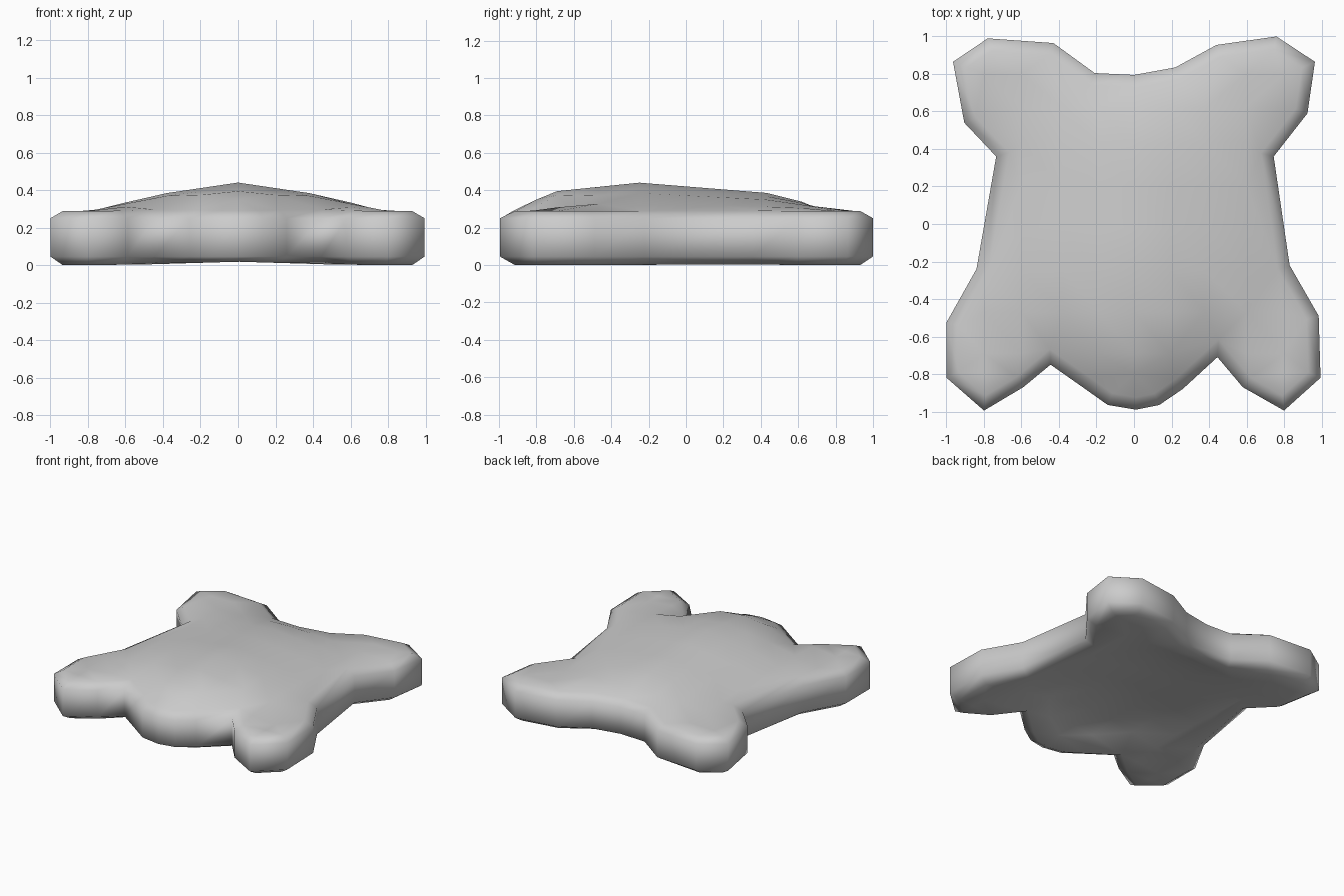
import bpy, bmesh
from mathutils import Vector
from mathutils.geometry import delaunay_2d_cdt, intersect_point_line

if "Cube" in bpy.data.objects:
    bpy.data.objects.remove(bpy.data.objects["Cube"])

# Pelt outline seen from above, clockwise from the back left paw
OUTLINE = [(-.78, .99), (-.43, .965), (-.21, .805), (0, .795), (.22, .835), (.44, .955),
           (.76, 1), (.965, .865), (.925, .59), (.745, .36), (.83, -.22), (.985, -.49),
           (.995, -.82), (.80, -.995), (.58, -.87), (.445, -.71), (.26, -.88), (.135, -.965),
           (.01, -.99), (-.14, -.965), (-.26, -.88), (-.445, -.75), (-.59, -.87), (-.80, -.995),
           (-1, -.82), (-1, -.525), (-.84, -.24), (-.735, .36), (-.905, .54), (-.965, .865)]
outline = [Vector(p) for p in reversed(OUTLINE)]      # counter-clockwise
n = len(outline)


def inset(pts, d):
    """Offset a closed loop inwards by d with mitred corners."""
    out = []
    for i, p in enumerate(pts):
        a = (p - pts[i - 1]).normalized()
        b = (pts[(i + 1) % n] - p).normalized()
        n1, n2 = Vector((-a.y, a.x)), Vector((-b.y, b.x))
        m = (n1 + n2).normalized()
        out.append(p + m * d / max(m.dot(n1), .6))
    return out


def lerp(table, t):
    """Piecewise linear profile lookup."""
    if t <= table[0][0]:
        return table[0][1]
    for (a, u), (b, v) in zip(table, table[1:]):
        if t <= b:
            return u + (v - u) * (t - a) / (b - a)
    return table[-1][1]


inner = inset(outline, .065)


def edge_distance(p):
    """Distance from p to the inset loop."""
    best = 9
    for i in range(n):
        a, b = inner[i - 1], inner[i]
        t = min(1, max(0, intersect_point_line(p, a, b)[1]))
        best = min(best, (p - a.lerp(b, t)).length)
    return best


def hump(p):
    """Low hump along the back of the body."""
    px = lerp([(0, 1), (.38, .63), (.8, 0)], abs(p.x))
    py = lerp([(-.95, 0), (-.69, .7), (-.25, 1), (.43, .64), (.82, .05)], p.y)
    return .152 * px * py * (.15 + .85 * min(1, edge_distance(p) / .12))


def top_height(p):
    return .288 + hump(p)


def base_height(p):
    """The hide is an even thickness, so the underside is hollow."""
    return max(hump(p), .018 * max(0, 1 - abs(p.x) / .6))


# Triangulate the inset outline with a grid of interior points
xs = [-.8, -.6, -.38, -.19, 0, .19, .38, .6, .8]
ys = [-.8, -.69, -.47, -.25, -.02, .2, .43, .62, .8]
points = inner + [Vector((x, y)) for x in xs for y in ys
                  if edge_distance(Vector((x, y))) > .06]
flat, _, tris, *_ = delaunay_2d_cdt(points, [(i, (i + 1) % n) for i in range(n)],
                                    [], 1, 1e-5)

bm = bmesh.new()


def cap(height):
    """Surface over the inset outline; returns its border loop."""
    vs = [bm.verts.new((p.x, p.y, height(p))) for p in flat]
    for t in tris:
        bm.faces.new([vs[i] for i in t])
    return vs[:n]


def ring(z):
    return [bm.verts.new((p.x, p.y, z)) for p in outline]


# Underside, rounded rim and humped top
rings = [cap(base_height), ring(.045), ring(.25), cap(top_height)]
for lo, hi in zip(rings, rings[1:]):
    for i in range(n):
        j = (i + 1) % n
        bm.faces.new((lo[i], lo[j], hi[j], hi[i]))
loose = [v for v in bm.verts if not v.link_faces]
bmesh.ops.delete(bm, geom=loose, context='VERTS')
bmesh.ops.recalc_face_normals(bm, faces=bm.faces)
for f in bm.faces:
    f.smooth = True

mesh = bpy.data.meshes.new("pelt_body")
bm.to_mesh(mesh)
bm.free()
bpy.context.collection.objects.link(bpy.data.objects.new("pelt_body", mesh))
